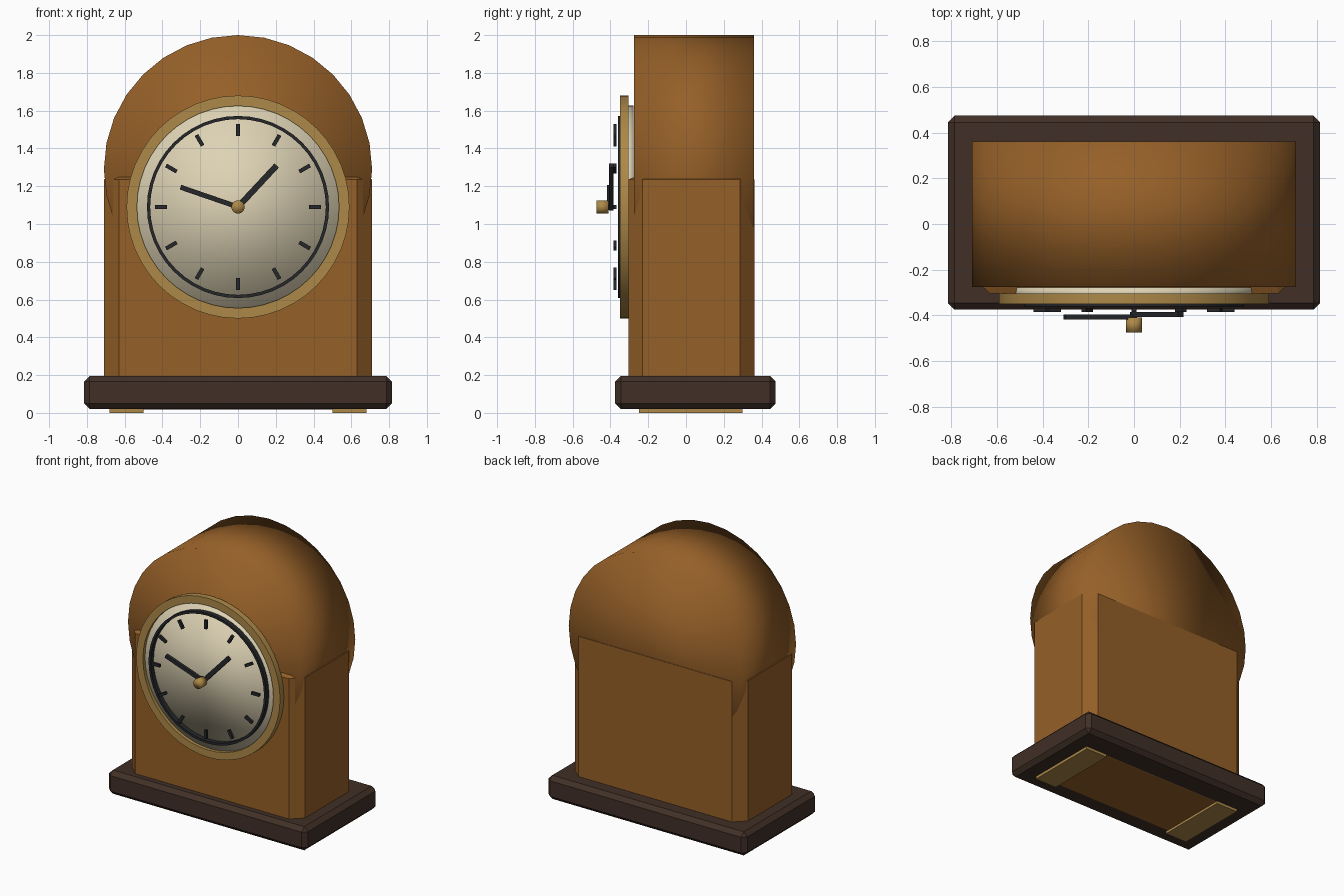
import bpy, bmesh, math
from mathutils import Matrix, Vector

if "Cube" in bpy.data.objects:
    bpy.data.objects.remove(bpy.data.objects["Cube"])


def material(name, rgb):
    m = bpy.data.materials.new(name)
    m.diffuse_color = (*rgb, 1)
    m.use_nodes = True
    m.node_tree.nodes["Principled BSDF"].inputs["Base Color"].default_value = m.diffuse_color
    return m


WOOD = material("warm_wood", (0.30, 0.115, 0.021))
DARK_WOOD = material("dark_wood", (0.052, 0.029, 0.020))
BRASS = material("brass", (0.42, 0.25, 0.065))
CREAM = material("cream", (0.73, 0.65, 0.46))
BLACK = material("black", (0.019, 0.020, 0.023))
DIAL_Z = 1.09


def finish(bm, name, mat, smooth=None):
    bmesh.ops.recalc_face_normals(bm, faces=bm.faces)
    me = bpy.data.meshes.new(name)
    bm.to_mesh(me)
    bm.free()
    me.materials.append(mat)
    ob = bpy.data.objects.new(name, me)
    bpy.context.collection.objects.link(ob)
    if smooth == "all":
        me.polygons.foreach_set("use_smooth", [True] * len(me.polygons))
    elif smooth == "angle":
        bpy.context.view_layer.objects.active = ob
        ob.select_set(True)
        bpy.ops.object.shade_smooth_by_angle(angle=math.radians(35))
        ob.select_set(False)
    return ob


def chamfered_box(name, mat, lo, hi, cut):
    """Box with a separate chamfer size along each axis."""
    bm = bmesh.new()
    for i in range(8):
        side = [(i >> a) & 1 for a in range(3)]
        for keep in range(3):
            bm.verts.new([(hi[a] if side[a] else lo[a])
                          + (0 if a == keep else (-cut[a] if side[a] else cut[a]))
                          for a in range(3)])
    bmesh.ops.convex_hull(bm, input=bm.verts[:])
    bmesh.ops.dissolve_limit(bm, angle_limit=0.01, verts=bm.verts[:], edges=bm.edges[:])
    return finish(bm, name, mat)


def disc(name, mat, radius, z, y0, y1, segments, smooth):
    """Solid cylinder lying along y."""
    bm = bmesh.new()
    mx = Matrix.Translation((0, (y0 + y1) / 2, z)) @ Matrix.Rotation(math.pi / 2, 4, 'X')
    bmesh.ops.create_cone(bm, cap_ends=True, segments=segments, radius1=radius,
                          radius2=radius, depth=y1 - y0, matrix=mx)
    return finish(bm, name, mat, smooth)


def ring(name, mat, r_in, r_out, y0, y1, segments=48):
    """Rectangular section swept round the dial centre."""
    bm = bmesh.new()
    section = [(r_in, y0), (r_out, y0), (r_out, y1), (r_in, y1)]
    loops = []
    for i in range(segments):
        a = math.tau * i / segments
        loops.append([bm.verts.new((r * math.cos(a), y, DIAL_Z + r * math.sin(a)))
                      for r, y in section])
    for i in range(segments):
        p, q = loops[i], loops[(i + 1) % segments]
        for j in range(4):
            k = (j + 1) % 4
            bm.faces.new((p[j], p[k], q[k], q[j]))
    return finish(bm, name, mat, "angle")


def bar(name, mat, angle, r0, r1, width, y0, y1):
    """Radial bar on the dial, angle clockwise from twelve."""
    bm = bmesh.new()
    mx = (Matrix.Translation((0, 0, DIAL_Z)) @ Matrix.Rotation(angle, 4, 'Y')
          @ Matrix.Translation((0, (y0 + y1) / 2, (r0 + r1) / 2))
          @ Matrix.Diagonal((width, y1 - y0, r1 - r0, 1)))
    bmesh.ops.create_cube(bm, size=1, matrix=mx)
    return finish(bm, name, mat)


# Plinth and feet
chamfered_box("base", DARK_WOOD, (-0.815, -0.375, 0.02), (0.815, 0.475, 0.195), (0.03, 0.03, 0.03))
for side, x in (("left", -0.59), ("right", 0.59)):
    bm = bmesh.new()
    bmesh.ops.create_cube(bm, size=1, matrix=Matrix.Translation((x, 0.025, 0.014))
                          @ Matrix.Diagonal((0.18, 0.55, 0.028, 1)))
    finish(bm, "foot_" + side, BRASS)

# Case: chamfered body with a round top
chamfered_box("case_body", WOOD, (-0.71, -0.305, 0.018), (0.71, 0.362, 1.27), (0.08, 0.075, 0.035))
disc("case_arch", WOOD, 0.71, 1.29, -0.275, 0.36, 32, "all")

# Dial
disc("dial", CREAM, 0.537, DIAL_Z, -0.325, -0.278, 48, "all")
ring("bezel", BRASS, 0.535, 0.59, -0.35, -0.305)
ring("minute_track", BLACK, 0.465, 0.482, -0.36, -0.32)
for h in range(12):
    bar(f"hour_mark_{h}", BLACK, math.tau * h / 12, 0.375, 0.44, 0.021, -0.385, -0.367)

# Hands and centre cap
bar("hour_hand", BLACK, math.atan2(0.205, 0.22), -0.01, 0.30, 0.032, -0.408, -0.385)
bar("minute_hand", BLACK, math.atan2(-0.305, 0.105), -0.01, 0.322, 0.026, -0.418, -0.395)
disc("centre_cap", BRASS, 0.035, DIAL_Z, -0.475, -0.41, 24, "all")
